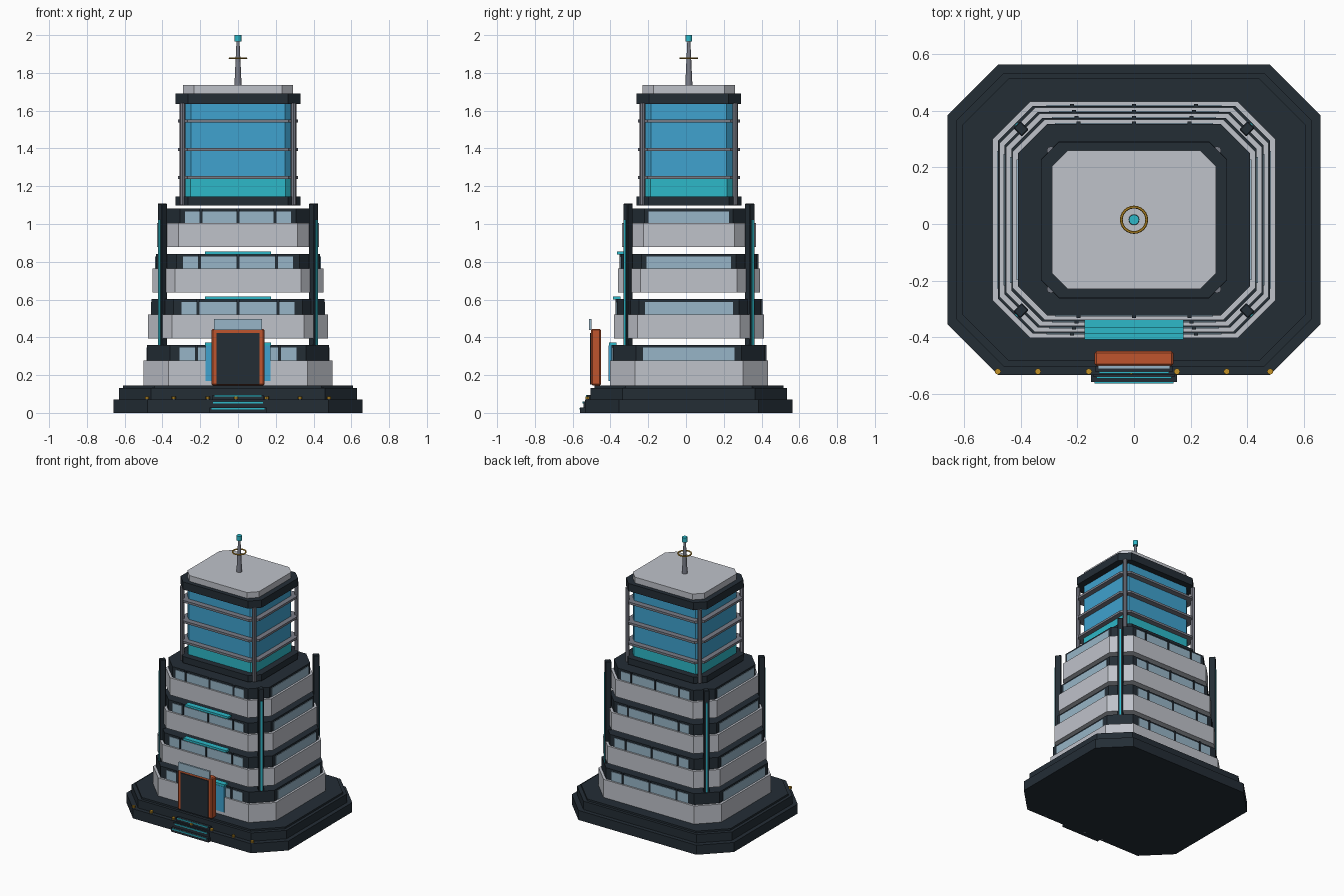
import bpy, bmesh, math

if "Cube" in bpy.data.objects:
    bpy.data.objects.remove(bpy.data.objects["Cube"])

CY = 0.015  # depth centre of the building


def mat(name, r, g, b):
    m = bpy.data.materials.new(name)
    m.diffuse_color = (r, g, b, 1)
    m.use_nodes = True
    m.node_tree.nodes["Principled BSDF"].inputs["Base Color"].default_value = m.diffuse_color
    return m


DARK = mat("dark slate", 0.017, 0.026, 0.036)
PALE = mat("pale grey", 0.52, 0.54, 0.59)
GLASS = mat("blue glass", 0.05, 0.36, 0.62)
TEAL = mat("teal", 0.026, 0.48, 0.58)
WINDOW = mat("window blue", 0.31, 0.46, 0.57)
ORANGE = mat("burnt orange", 0.52, 0.09, 0.027)
STEEL = mat("steel grey", 0.19, 0.20, 0.24)
GOLD = mat("gold", 0.55, 0.29, 0.02)


def finish(name, bm, m):
    bmesh.ops.recalc_face_normals(bm, faces=bm.faces)
    me = bpy.data.meshes.new(name)
    bm.to_mesh(me)
    bm.free()
    me.materials.append(m)
    ob = bpy.data.objects.new(name, me)
    bpy.context.collection.objects.link(ob)
    return ob


def octagon(name, hx, hy, ch, z0, z1, m):
    """Chamfered rectangular slab around the building axis."""
    bm = bmesh.new()
    pts = []
    for sx, sy, flip in ((1, 1, 0), (-1, 1, 1), (-1, -1, 0), (1, -1, 1)):
        pair = [(sx * hx, sy * (hy - ch)), (sx * (hx - ch), sy * hy)]
        pts += pair[::-1] if flip else pair
    face = bm.faces.new([bm.verts.new((x, y + CY, z0)) for x, y in pts])
    ext = bmesh.ops.extrude_face_region(bm, geom=[face])
    for v in ext["geom"]:
        if isinstance(v, bmesh.types.BMVert):
            v.co.z = z1
    return finish(name, bm, m)


def box(name, x0, x1, y0, y1, z0, z1, m, bevel=0):
    bm = bmesh.new()
    bmesh.ops.create_cube(bm, size=1)
    for v in bm.verts:
        v.co = ((x0 + x1) / 2 + v.co.x * (x1 - x0),
                (y0 + y1) / 2 + v.co.y * (y1 - y0),
                (z0 + z1) / 2 + v.co.z * (z1 - z0))
    if bevel:
        bmesh.ops.bevel(bm, geom=bm.edges[:], offset=bevel, segments=1, affect='EDGES')
    return finish(name, bm, m)


def rod(name, x, y, z0, z1, r0, r1, m, n=12):
    bm = bmesh.new()
    bmesh.ops.create_cone(bm, cap_ends=True, segments=n, radius1=r0, radius2=r1, depth=z1 - z0)
    bmesh.ops.translate(bm, verts=bm.verts, vec=(x, y, (z0 + z1) / 2))
    return finish(name, bm, m)


# Stepped plinth
octagon("plinth_lower", 0.66, 0.55, 0.18, 0, 0.07, DARK)
octagon("plinth_upper", 0.63, 0.52, 0.17, 0.07, 0.132, DARK)
octagon("plinth_cap", 0.608, 0.50, 0.165, 0.132, 0.145, DARK)

# Four floors: pale parapet, dark core, window strips and mullions
levels = ((0.145, 0.278, 0.36), (0.393, 0.52, 0.602), (0.637, 0.764, 0.842), (0.877, 1.004, 1.082))
for i, (z0, z1, z2) in enumerate(levels):
    n = f"floor_{i + 1}"
    hx, hy, ch = 0.50 - 0.0233 * i, 0.418 - 0.021 * i, 0.132 - 0.006 * i
    octagon(n + "_parapet", hx, hy, ch, z0, z1, PALE)
    cx, cy = hx - 0.019, hy - 0.016
    octagon(n + "_core", cx, cy, ch - 0.01, z1, z2, DARK)
    wx, wy, top = 0.31 - 0.01 * i, 0.243 - 0.01 * i, z2 - 0.015
    for s in (-1, 1):
        y = CY + s * cy
        box(n + "_window_y", -wx, wx, y - 0.004, y + 0.004, z1, top, WINDOW)
        box(n + "_window_x", s * cx - 0.004, s * cx + 0.004, CY - wy, CY + wy, z1, top, WINDOW)
        for k in (-1, 0, 1):
            x = k * (0.22 - 0.008 * i)
            box(n + "_mullion", x - 0.007, x + 0.007, y - 0.008, y + 0.008, z1, z2, DARK)
    # teal ledge over the front windows
    if i < 3:
        yf = CY - hy
        box(n + "_ledge", -0.175, 0.175, yf - 0.005, yf + 0.035, z2 - 0.003, z2 + 0.013, TEAL)

# Corner pillars turned diagonally, with outward light strips
for sx in (-1, 1):
    for sy in (-1, 1):
        a = math.atan2(sy, sx)
        px, py = sx * 0.40, CY + sy * 0.322
        p = box("corner_pillar", -0.021, 0.021, -0.018, 0.018, 0.145, 1.108, DARK, 0.004)
        q = box("pillar_light", 0.019, 0.025, -0.006, 0.006, 0.28, 1.02, TEAL)
        for ob in (p, q):
            ob.location = (px, py, 0)
            ob.rotation_euler.z = a

# Glass tower
octagon("tower_base", 0.33, 0.278, 0.065, 1.098, 1.145, DARK)
octagon("tower_lower_glass", 0.282, 0.232, 0.03, 1.145, 1.245, TEAL)
octagon("tower_glass", 0.28, 0.23, 0.03, 1.245, 1.64, GLASS)
for z in (1.245, 1.395, 1.545):
    octagon("tower_ring", 0.317, 0.27, 0.05, z - 0.008, z + 0.008, STEEL)
for sx in (-1, 1):
    for sy in (-1, 1):
        rod("tower_column", sx * 0.294, CY + sy * 0.245, 1.1, 1.64, 0.015, 0.015, STEEL, 8)
octagon("tower_cornice", 0.33, 0.276, 0.065, 1.636, 1.692, DARK)
octagon("tower_roof", 0.291, 0.245, 0.057, 1.692, 1.735, PALE)

# Roof mast
rod("mast", 0, CY, 1.735, 1.97, 0.019, 0.008, STEEL)
rod("mast_beacon", 0, CY, 1.965, 2.0, 0.018, 0.018, TEAL)
bpy.ops.mesh.primitive_torus_add(location=(0, CY, 1.878), major_radius=0.045, minor_radius=0.005,
                                 major_segments=24, minor_segments=6)
bpy.context.object.name = "mast_ring"
bpy.context.object.data.materials.append(GOLD)

# Entrance: glass vestibule, portal, door and sign panel
box("entrance_glass", -0.173, 0.173, -0.41, -0.375, 0.17, 0.357, GLASS)
box("entrance_portal", -0.14, 0.14, -0.502, -0.45, 0.145, 0.445, ORANGE, 0.007)
box("entrance_door", -0.113, 0.113, -0.508, -0.50, 0.15, 0.422, DARK)
box("entrance_panel", -0.127, 0.127, -0.514, -0.50, 0.44, 0.498, WINDOW)

# Front steps with teal edge strips
for i, (z0, z1) in enumerate(((0, 0.028), (0.028, 0.06), (0.06, 0.096))):
    w, yf = 0.152 - 0.008 * i, -0.56 + 0.018 * i
    box("front_step", -w, w, yf, -0.46, z0, z1, DARK)
    box("step_light", -w + 0.012, w - 0.012, yf - 0.005, yf + 0.004, z1 - 0.009, z1 - 0.001, TEAL)

# Row of small lamps along the plinth ledge
for x in (-0.482, -0.34, -0.16, -0.01, 0.152, 0.328, 0.482):
    rod("lamp_post", x, -0.522, 0, 0.076, 0.008, 0.008, STEEL, 8)
    rod("lamp", x, -0.522, 0.074, 0.088, 0.011, 0.011, GOLD, 8)
